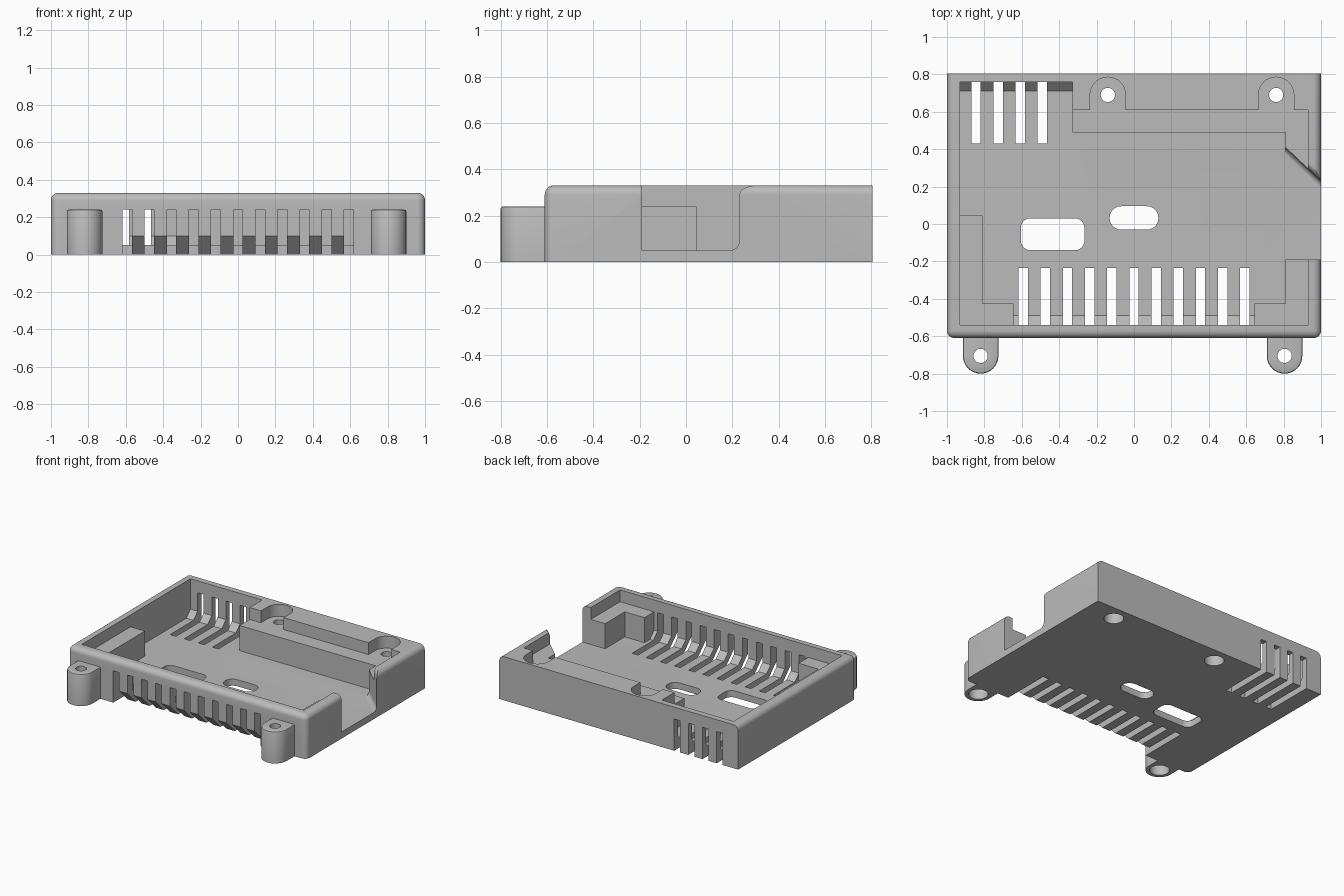
import bpy, bmesh
from math import sin, cos, pi, radians
from mathutils import Vector

if "Cube" in bpy.data.objects:
    bpy.data.objects.remove(bpy.data.objects["Cube"], do_unlink=True)

grey = bpy.data.materials.new("grey plastic")
grey.use_nodes = True
grey.diffuse_color = (0.5, 0.5, 0.5, 1)
grey.node_tree.nodes["Principled BSDF"].inputs["Base Color"].default_value = (0.5, 0.5, 0.5, 1)


def make(name, solids):
    """One object from a list of (outline points, sweep vector) solids."""
    bm = bmesh.new()
    for pts, sweep in solids:
        base = bm.faces.new([bm.verts.new(p) for p in pts])
        ext = bmesh.ops.extrude_face_region(bm, geom=[base])
        moved = [g for g in ext["geom"] if isinstance(g, bmesh.types.BMVert)]
        bmesh.ops.translate(bm, verts=moved, vec=sweep)
    bmesh.ops.recalc_face_normals(bm, faces=bm.faces)
    mesh = bpy.data.meshes.new(name)
    bm.to_mesh(mesh)
    bm.free()
    mesh.materials.append(grey)
    ob = bpy.data.objects.new(name, mesh)
    bpy.context.collection.objects.link(ob)
    return ob


def upright(outline, z0, z1):
    return [(x, y, z0) for x, y in outline], Vector((0, 0, z1 - z0))


def sideways(profile, x0, x1):
    return [(x0, y, z) for y, z in profile], Vector((x1 - x0, 0, 0))


def rect(x0, x1, y0, y1):
    return [(x0, y0), (x1, y0), (x1, y1), (x0, y1)]


def arc(cx, cy, r, a0, a1, n=16):
    angles = [radians(a0 + (a1 - a0) * i / n) for i in range(n + 1)]
    return [(cx + r * cos(a), cy + r * sin(a)) for a in angles]


def circle(cx, cy, r):
    return arc(cx, cy, r, 0, 360, 32)[:-1]


def rounded(x0, x1, y0, y1, r):
    return (arc(x1 - r, y1 - r, r, 0, 90, 6) + arc(x0 + r, y1 - r, r, 90, 180, 6)
            + arc(x0 + r, y0 + r, r, 180, 270, 6) + arc(x1 - r, y0 + r, r, 270, 360, 6))


def bevel(ob, pick, width, segments):
    bm = bmesh.new()
    bm.from_mesh(ob.data)
    edges = [e for e in bm.edges if pick(*[v.co for v in e.verts])]
    bmesh.ops.bevel(bm, geom=edges, offset=width, segments=segments,
                    profile=0.5, affect='EDGES', clamp_overlap=True)
    bm.to_mesh(ob.data)
    bm.free()


def combine(body, tool, operation):
    mod = body.modifiers.new(tool.name, 'BOOLEAN')
    mod.object, mod.operation, mod.solver = tool, operation, 'EXACT'
    bpy.context.view_layer.objects.active = body
    bpy.ops.object.modifier_apply(modifier=mod.name)
    bpy.data.objects.remove(tool, do_unlink=True)


TOP, SHELF, FLOOR = 0.33, 0.24, 0.05
FRONT, BACK = -0.61, 0.805
EARS = [(-0.82, -0.705), (0.805, -0.705)]
BOSSES = [(-0.14, 0.69), (0.76, 0.69)]

# Outer shell, rounded on every top edge but the back
body = make("enclosure_base", [upright(rect(-1, 1, FRONT, BACK), 0, TOP)])


def shell_edge(a, b):
    rim = min(a.z, b.z) > 0.3 and min(a.y, b.y) < 0
    return rim or (a.z != b.z and a.y < 0)


bevel(body, shell_edge, 0.04, 6)

# Upper cavity down to the shelf, with a round bay at each boss
upper = [(-0.93, -0.54), (0.93, -0.54), (0.93, -0.19), (1.1, -0.19), (1.1, 0.135),
         (0.93, 0.296), (0.93, 0.61)]
for bx, by in reversed(BOSSES):
    upper += [(bx + 0.095, 0.61)] + arc(bx, by, 0.095, 0, 180) + [(bx - 0.095, 0.61)]
upper += [(-0.33, 0.61), (-0.33, 0.76), (-0.93, 0.76)]
combine(body, make("upper_cavity", [upright(upper, SHELF, 0.5)]), 'DIFFERENCE')

# Lower cavity down to the floor, leaving corner blocks and the back shelf
lower = [(-0.645, -0.54), (0.645, -0.54), (0.645, -0.425), (0.81, -0.425), (0.81, -0.19),
         (1.1, -0.19), (1.1, 0.135), (0.81, 0.41), (0.81, 0.49), (-0.33, 0.49),
         (-0.33, 0.76), (-0.93, 0.76), (-0.93, 0.045), (-0.81, 0.045), (-0.81, -0.425),
         (-0.645, -0.425)]
combine(body, make("lower_cavity", [upright(lower, FLOOR, 0.28)]), 'DIFFERENCE')

# Rounded end of the side wall next to the slanted opening
slant = Vector((-0.2, 0.19, 0))
nose = [(0.13, 0.5), (0.13, TOP - 0.04)] + arc(0.27, TOP - 0.04, 0.04, 180, 90, 6) + [(0.27, 0.5)]
combine(body, make("wall_end_rounding", [([(1.1, y - 0.095, z) for y, z in nose], slant)]),
        'DIFFERENCE')
cove = [(0.245, 0.04)] + arc(0.19, FLOOR + 0.04, 0.04, 270, 360, 6) + [(0.245, FLOOR + 0.04)]
combine(body, make("opening_cove", [([(1.0, y, z) for y, z in cove], slant * 0.95)]), 'UNION')

# Mounting ears on the front
for ex, ey in EARS:
    outline = [(ex + 0.095, FRONT + 0.03)] + arc(ex, ey, 0.095, 0, -180) + [(ex - 0.095, FRONT + 0.03)]
    ear = make("mounting_ear", [upright(outline, 0, SHELF)])
    bevel(ear, lambda a, b: min(a.z, b.z) > 0.2 and min(a.y, b.y) < FRONT, 0.01, 2)
    combine(body, ear, 'UNION')

# Sloped inner corners at the two vent rows, and the front undercut
slopes = [sideways([(-0.485, 0.045), (-0.56, 0.12), (-0.56, 0.045)], -0.66, 0.66),
          sideways([(0.705, 0.045), (0.78, 0.12), (0.78, 0.045)], -0.95, -0.32)]
combine(body, make("vent_slopes", slopes), 'UNION')
under = sideways([(-0.7, 0.19), (-0.41, -0.1), (-0.7, -0.1)], -0.615, 0.615)
combine(body, make("front_undercut", [under]), 'DIFFERENCE')

# Vent slots through floor and walls
slots = []
for row, count, y0, y1 in ((-0.592, 11, -0.7, -0.235), (-0.845, 4, 0.43, 0.9)):
    for i in range(count):
        x = row + 0.1184 * i
        slots.append(upright(rect(x - 0.025, x + 0.025, y0, y1), -0.1, SHELF))
combine(body, make("vent_slots", slots), 'DIFFERENCE')

# Floor windows, screw holes and their recesses below
holes = [upright(rounded(-0.605, -0.265, -0.14, 0.03, 0.05), -0.1, 0.15),
         upright(rounded(-0.13, 0.13, -0.03, 0.095, 0.06), -0.1, 0.15)]
holes += [upright(circle(x, y, 0.038), -0.1, 0.3) for x, y in EARS + BOSSES]
combine(body, make("through_holes", holes), 'DIFFERENCE')
recesses = [upright(circle(x, y, 0.068), -0.1, 0.11) for x, y in EARS + BOSSES]
combine(body, make("screw_recesses", recesses), 'DIFFERENCE')

bpy.ops.object.select_all(action='DESELECT')
body.select_set(True)
bpy.context.view_layer.objects.active = body
bpy.ops.object.shade_smooth_by_angle(angle=radians(30))
